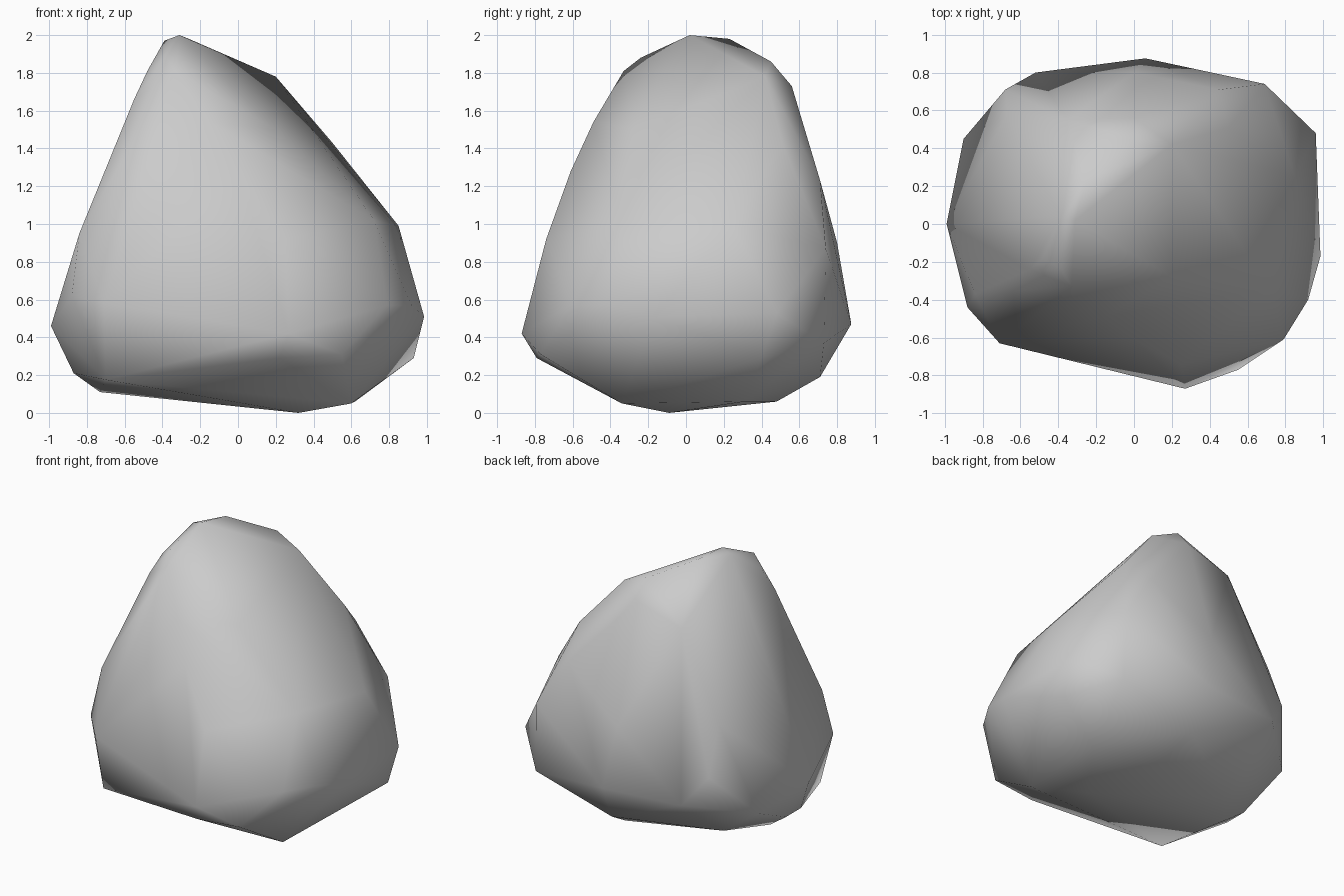
import bpy, bmesh

# Boulder corners, listed in rough tiers from the base to the crest
base = [(0.32, -0.09, 0.0), (0.6, -0.34, 0.05), (0.62, 0.31, 0.06), (0.15, 0.48, 0.06),
        (-0.52, 0.31, 0.1), (-0.73, 0.07, 0.11), (-0.87, -0.08, 0.21), (-0.87, 0.09, 0.21),
        (-0.7, -0.55, 0.175), (0.22, -0.79, 0.29), (0.1, 0.71, 0.19), (0.93, 0.4, 0.29)]
belly = [(0.27, -0.87, 0.42), (0.55, -0.77, 0.31), (0.79, -0.61, 0.57), (0.92, -0.4, 0.57),
         (0.985, -0.17, 0.51), (0.96, 0.48, 0.53), (0.7, 0.73, 0.37), (0.69, 0.74, 0.87),
         (0.06, 0.875, 0.47), (-0.52, 0.8, 0.47), (-0.68, 0.71, 0.68), (-0.9, 0.45, 0.38),
         (-0.99, 0.0, 0.46), (-0.88, -0.44, 0.62), (-0.71, -0.63, 0.58), (0.0, 0.8, 0.9)]
flank = [(0.25, -0.74, 0.92), (0.72, -0.34, 1.02), (0.85, 0.25, 0.99), (-0.84, -0.37, 0.95),
         (-0.67, 0.58, 1.02), (0.0, -0.61, 1.28), (0.45, 0.71, 1.23), (0.5, 0.51, 1.43),
         (-0.15, -0.49, 1.54), (0.2, -0.28, 1.5)]
crest = [(-0.55, -0.24, 1.66), (-0.48, -0.18, 1.81), (-0.33, -0.33, 1.81), (-0.38, -0.24, 1.88),
         (-0.35, 0.55, 1.62), (0.0, 0.56, 1.73), (0.2, 0.42, 1.78), (0.0, 0.45, 1.86),
         (-0.26, 0.23, 1.98), (-0.39, 0.04, 1.97), (-0.31, 0.02, 2.0)]

# Boulder skin: convex wrap around the tiers
bm = bmesh.new()
for p in base + belly + flank + crest:
    bm.verts.new(p)
bmesh.ops.convex_hull(bm, input=bm.verts[:])
loose = [v for v in bm.verts if not v.link_faces]
bmesh.ops.delete(bm, geom=loose, context='VERTS')
bmesh.ops.recalc_face_normals(bm, faces=bm.faces[:])
for f in bm.faces:
    f.smooth = True

mesh = bpy.data.meshes.new("boulder")
bm.to_mesh(mesh)
bm.free()
boulder = bpy.data.objects.new("boulder", mesh)
bpy.context.collection.objects.link(boulder)
